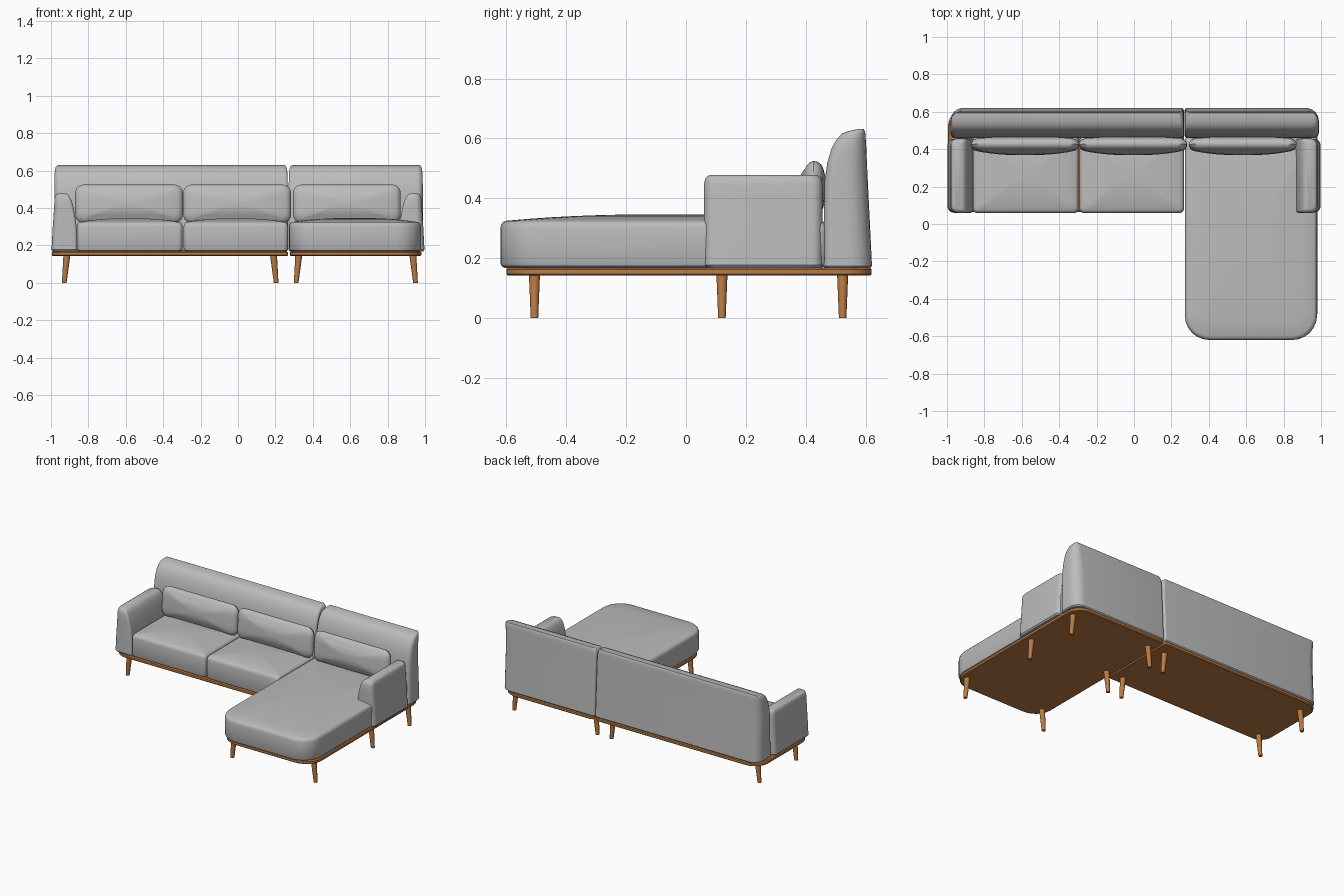
import bpy, bmesh
from math import sin, cos, pi, radians
from mathutils import Vector, Matrix

cube = bpy.data.objects.get("Cube")
if cube:
    bpy.data.objects.remove(cube, do_unlink=True)


def material(name, color):
    m = bpy.data.materials.new(name)
    m.use_nodes = True
    m.diffuse_color = color
    m.node_tree.nodes["Principled BSDF"].inputs["Base Color"].default_value = color
    return m


FABRIC = material("grey fabric", (0.5, 0.5, 0.5, 1))
WOOD = material("warm wood", (0.5, 0.2, 0.06, 1))


def outline(x0, x1, y0, y1, z, radii, steps=6):
    """Counter-clockwise rounded rectangle; radii start at front left."""
    limit = min(x1 - x0, y1 - y0) * 0.49
    corners = ((x0, y0, 1, 1), (x1, y0, -1, 1), (x1, y1, -1, -1), (x0, y1, 1, -1))
    pts = []
    for i, (x, y, sx, sy) in enumerate(corners):
        r = min(radii[i], limit)
        for k in range(steps + 1):
            a = pi + (i + k / steps) * pi / 2
            pts.append(Vector((x + sx * r + r * cos(a), y + sy * r + r * sin(a), z)))
    return pts


def crown_rings(ring, height, steps=7):
    """Shrinking rings that dome a flat end."""
    mid = sum(ring, Vector()) / len(ring)
    rings = []
    for k in range(1, steps + 1):
        s = 1 - k / (steps + 0.3)
        rings.append([mid + (p - mid) * s + Vector((0, 0, height * (1 - s ** 2.4)))
                      for p in ring])
    return rings


def loft(name, layers, radii, mat, crown=0, under=0, matrix=None):
    rings = [outline(*layer, radii) for layer in layers]
    if under:
        rings = crown_rings(rings[0], -under)[::-1] + rings
    if crown:
        rings += crown_rings(rings[-1], crown)
    bm = bmesh.new()
    loops = [[bm.verts.new(p) for p in ring] for ring in rings]
    n = len(loops[0])
    for a, b in zip(loops, loops[1:]):
        for i in range(n):
            j = (i + 1) % n
            bm.faces.new((a[i], a[j], b[j], b[i]))
    bm.faces.new(loops[0][::-1])
    bm.faces.new(loops[-1])
    if matrix:
        bm.transform(matrix)
    bmesh.ops.recalc_face_normals(bm, faces=bm.faces)
    return finish(name, bm, mat)


def finish(name, bm, mat):
    mesh = bpy.data.meshes.new(name)
    bm.to_mesh(mesh)
    bm.free()
    mesh.materials.append(mat)
    obj = bpy.data.objects.new(name, mesh)
    bpy.context.collection.objects.link(obj)
    bpy.ops.object.select_all(action='DESELECT')
    obj.select_set(True)
    bpy.context.view_layer.objects.active = obj
    bpy.ops.object.shade_smooth_by_angle(angle=radians(35))
    return obj


def inset(x0, x1, y0, y1, profile):
    """Layers of one rectangle from (height, inset) pairs."""
    return [(x0 + d, x1 - d, y0 + d, y1 - d, z) for z, d in profile]


# Wooden platforms
PLATFORM = ((0.143, 0.005), (0.148, 0), (0.162, 0), (0.168, 0.006))
loft("sofa_platform", inset(-0.995, 0.267, 0.065, 0.62, PLATFORM),
     (0.08, 0.02, 0.02, 0.1), WOOD)
loft("chaise_platform", inset(0.277, 0.98, -0.6, 0.62, PLATFORM),
     (0.12, 0.12, 0.1, 0.02), WOOD)

# Seat cushions
SEAT = ((0.168, 0.014), (0.174, 0.004), (0.185, 0), (0.3, 0),
        (0.313, 0.003), (0.321, 0.009), (0.325, 0.017))
small = (0.025,) * 4
loft("seat_cushion_right", inset(-0.862, -0.296, 0.058, 0.47, SEAT), small, FABRIC, 0.02)
loft("seat_cushion_middle", inset(-0.291, 0.268, 0.058, 0.47, SEAT), small, FABRIC, 0.02)
loft("chaise_cushion", inset(0.272, 0.978, -0.62, 0.47, SEAT),
     (0.13, 0.13, 0.025, 0.025), FABRIC, 0.022)

# Backrests: (height, front edge, back edge, end inset)
BACK = ((0.168, 0.463, 0.616, 0.006), (0.175, 0.458, 0.621, 0), (0.46, 0.463, 0.607, 0),
        (0.52, 0.472, 0.604, 0), (0.57, 0.487, 0.602, 0.001), (0.6, 0.505, 0.6, 0.003),
        (0.617, 0.522, 0.599, 0.007), (0.625, 0.543, 0.597, 0.012), (0.631, 0.572, 0.594, 0.02))


def backrest(name, x0, x1, radii):
    loft(name, [(x0 + d, x1 - d, f, b, z) for z, f, b, d in BACK], radii, FABRIC)


backrest("sofa_backrest", -0.982, 0.266, (0.03, 0.015, 0.015, 0.07))
backrest("chaise_backrest", 0.271, 0.988, (0.015, 0.03, 0.07, 0.015))

# Armrests: (height, outer edge, inner edge, end inset)
ARM = ((0.168, 0.99, 0.866, 0.008), (0.177, 0.997, 0.86, 0), (0.29, 0.991, 0.862, 0),
       (0.36, 0.986, 0.871, 0), (0.41, 0.983, 0.881, 0), (0.445, 0.981, 0.892, 0),
       (0.465, 0.978, 0.902, 0.004), (0.473, 0.973, 0.911, 0.01), (0.478, 0.962, 0.922, 0.02))
for side, label in ((-1, "right"), (1, "left")):
    layers = []
    for z, outer, inner, d in ARM:
        a, b = sorted((side * outer, side * inner))
        layers.append((a, b, 0.06 + d, 0.456 - d, z))
    radii = (0.035, 0.015, 0.015, 0.035) if side < 0 else (0.015, 0.035, 0.035, 0.015)
    loft(label + "_armrest", layers, radii, FABRIC)

# Back pillows, lofted flat and then stood upright with a slight lean
PILLOW = ((-0.03, 0.026), (-0.022, 0.011), (-0.008, 0.002), (0.004, 0),
          (0.016, 0.005), (0.026, 0.015), (0.031, 0.026))
for x, label in ((-0.583, "right"), (-0.005, "middle"), (0.582, "left")):
    stand = Matrix.Translation((x, 0.424, 0.422)) @ Matrix.Rotation(radians(86), 4, 'X')
    loft("back_pillow_" + label, inset(-0.288, 0.288, -0.103, 0.103, PILLOW),
         (0.045,) * 4, FABRIC, 0.024, 0.012, stand)


# Tapered, outward-leaning legs
def leg(name, x, y, lean):
    bm = bmesh.new()
    bmesh.ops.create_cone(bm, cap_ends=True, segments=20, radius1=0.0125,
                          radius2=0.0185, depth=0.147)
    for v in bm.verts:
        v.co.x -= lean * 0.007 * v.co.z / 0.0735
        v.co.z += 0.0735
    bmesh.ops.translate(bm, verts=bm.verts, vec=(x, y, 0))
    finish(name, bm, WOOD)


SOFA_ROWS = (("front", 0.12), ("back", 0.523))
CHAISE_ROWS = (("front", -0.506), ("middle", 0.12), ("back", 0.523))
for part, x0, x1, rows in (("sofa", -0.922, 0.197, SOFA_ROWS),
                           ("chaise", 0.318, 0.942, CHAISE_ROWS)):
    for row, y in rows:
        leg(f"{part}_{row}_leg_right", x0, y, -1)
        leg(f"{part}_{row}_leg_left", x1, y, 1)
